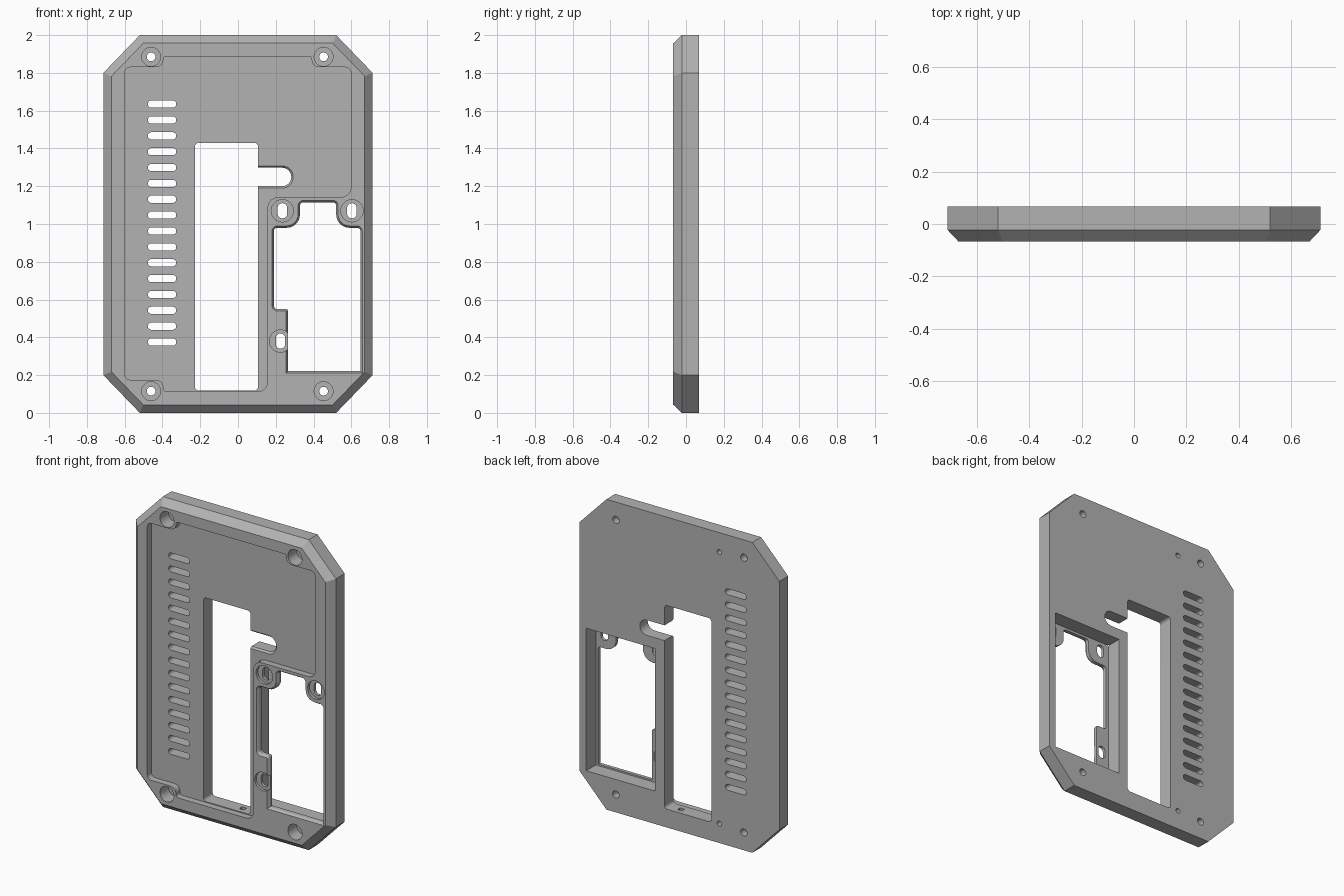
import bpy, bmesh, math
from mathutils import Vector

if "Cube" in bpy.data.objects:
    bpy.data.objects.remove(bpy.data.objects["Cube"])

FRONT, BACK, FLOOR = -0.0675, 0.0675, -0.025
OUT = 0.2  # overshoot for cutters

grey = bpy.data.materials.new("mid_grey")
grey.use_nodes = True
colour = (0.45, 0.45, 0.45, 1)
grey.diffuse_color = colour
grey.node_tree.nodes["Principled BSDF"].inputs["Base Color"].default_value = colour


def rounded(corners, default=0.02, steps=6):
    """Counter-clockwise outline (x, z[, radius]) with filleted corners."""
    out = []
    for i, c in enumerate(corners):
        p = Vector(c[:2])
        r = c[2] if len(c) > 2 else default
        a = (Vector(corners[i - 1][:2]) - p).normalized()
        b = (Vector(corners[(i + 1) % len(corners)][:2]) - p).normalized()
        if r == 0:
            out.append(p)
            continue
        half = a.angle(b) / 2
        centre = p + (a + b).normalized() * (r / math.sin(half))
        s = p + a * (r / math.tan(half)) - centre
        e = p + b * (r / math.tan(half)) - centre
        sweep = s.angle_signed(e)
        for k in range(steps + 1):
            t = -sweep * k / steps
            out.append(centre + Vector((s.x * math.cos(t) - s.y * math.sin(t),
                                        s.x * math.sin(t) + s.y * math.cos(t))))
    return out


def rect(x0, x1, z0, z1, r=0.02):
    return rounded([(x0, z0), (x1, z0), (x1, z1), (x0, z1)], r)


def circle(x, z, r, n=28):
    return [Vector((x + r * math.cos(2 * math.pi * k / n),
                    z + r * math.sin(2 * math.pi * k / n))) for k in range(n)]


def grow(pts, d):
    """Mitred outward offset of a counter-clockwise outline."""
    out = []
    for i, p in enumerate(pts):
        a = (p - pts[i - 1]).normalized()
        b = (pts[(i + 1) % len(pts)] - p).normalized()
        na, nb = Vector((a.y, -a.x)), Vector((b.y, -b.x))
        out.append(p + (na + nb) * (d / (1 + na.dot(nb))))
    return out


def solid(name, parts):
    """Each part is (outline, [(y, offset), ...]) lofted from front to back."""
    bm = bmesh.new()
    for pts, layers in parts:
        rings = [[bm.verts.new((p.x, y, p.y)) for p in (grow(pts, d) if d else pts)]
                 for y, d in layers]
        for lo, hi in zip(rings, rings[1:]):
            for i in range(len(pts)):
                bm.faces.new((lo[i - 1], lo[i], hi[i], hi[i - 1]))
        bm.faces.new(rings[0])
        bm.faces.new(rings[-1])
    bmesh.ops.recalc_face_normals(bm, faces=bm.faces)
    mesh = bpy.data.meshes.new(name)
    bm.to_mesh(mesh)
    bm.free()
    obj = bpy.data.objects.new(name, mesh)
    bpy.context.collection.objects.link(obj)
    mesh.materials.append(grey)
    return obj


# Octagonal plate with a chamfered front rim
octagon = [Vector(p) for p in ((-0.52, 0), (0.52, 0), (0.713, 0.2), (0.713, 1.8),
                               (0.52, 2), (-0.52, 2), (-0.713, 1.8), (-0.713, 0.2))]
plate = solid("cover_plate", [(octagon, [(FRONT, -0.043), (-0.022, 0), (BACK, 0)])])


def cut(name, parts):
    tool = solid(name, parts)
    tool.hide_render = True
    mod = plate.modifiers.new(name, 'BOOLEAN')
    mod.operation, mod.solver, mod.object = 'DIFFERENCE', 'EXACT', tool
    bpy.context.view_layer.objects.active = plate
    bpy.ops.object.modifier_apply(modifier=name)
    bpy.data.objects.remove(tool)


THROUGH = [(-OUT, 0), (OUT, 0)]

# Shallow front pocket stepping around the corner screws
pocket = rounded([(-0.395, 0.113), (0.156, 0.113, 0.05), (0.156, 1.143, 0.06),
                  (0.598, 1.143, 0.05), (0.598, 1.83, 0.03), (0.39, 1.83, 0.04),
                  (0.39, 1.888, 0.015), (-0.395, 1.888, 0.015), (-0.395, 1.83, 0.04),
                  (-0.6, 1.83, 0.03), (-0.6, 0.175, 0.03), (-0.395, 0.175, 0.04)], 0.015)
cut("front_pocket", [(pocket, [(-OUT, 0), (FLOOR, 0)])])

# Deep back pocket behind the socket opening
cut("socket_pocket", [(rect(0.172, 0.664, 0.212, 1.13, 0), [(-0.03, 0), (OUT, 0)])])

# Tall window and its side notch
cut("tall_window", [(rect(-0.228, 0.106, 0.118, 1.43), THROUGH)])
notch = rounded([(0.05, 1.2, 0), (0.282, 1.2, 0.048), (0.282, 1.298, 0.048), (0.05, 1.298, 0)])
cut("side_notch", [(notch, [(-OUT, 0.01), (FLOOR, 0.01), (FLOOR + 0.012, 0), (OUT, 0)])])

# Socket opening with screw ears and a chamfered edge
socket = rounded([(0.265, 0.222, 0), (0.648, 0.222, 0), (0.648, 0.98), (0.52, 0.98, 0.07),
                  (0.52, 1.115), (0.328, 1.115), (0.328, 0.98, 0.07), (0.19, 0.98),
                  (0.19, 0.55), (0.265, 0.55, 0.012)], 0.018)
cut("socket_opening", [(socket, [(-OUT, 0.01), (FRONT, 0.01), (FRONT + 0.015, 0), (OUT, 0)])])

# Ear screws: counterbores with slotted holes
ears = [(0.235, 1.07), (0.603, 1.07), (0.225, 0.38)]
cut("ear_bores", [(circle(x, z, 0.059), [(-OUT, 0), (FRONT + 0.018, 0)]) for x, z in ears])
cut("ear_slots", [(rect(x - 0.025, x + 0.025, z - 0.04, z + 0.04, 0.024), THROUGH)
                  for x, z in ears])

# Corner screws
corners = [(x, z) for x in (-0.46, 0.453) for z in (0.115, 1.885)]
cut("corner_bores", [(circle(x, z, 0.05), [(-OUT, 0), (0.02, 0)]) for x, z in corners])
cut("corner_holes", [(circle(x, z, 0.023), THROUGH) for x, z in corners])

# Ventilation slots
cut("vent_slots", [(rect(-0.477, -0.327, z - 0.019, z + 0.019, 0.018), THROUGH)
                   for z in (0.375 + 0.084 * i for i in range(16))])

# Blind holes in the back and in the window sill
cut("back_pin_holes", [(circle(-0.285, z, 0.016, 16), [(0.01, 0), (OUT, 0)])
                       for z in (0.125, 1.875)])
sill = [Vector((0.02 + p.x, p.y)) for p in rect(-0.016, 0.016, 0.05, 0.14, 0)]
cut("sill_hole", [(sill, [(0.008, 0), (0.036, 0)])])

# Smooth only the fillets
bpy.ops.object.select_all(action='DESELECT')
plate.select_set(True)
bpy.context.view_layer.objects.active = plate
bpy.ops.object.shade_smooth_by_angle(angle=math.radians(25))
